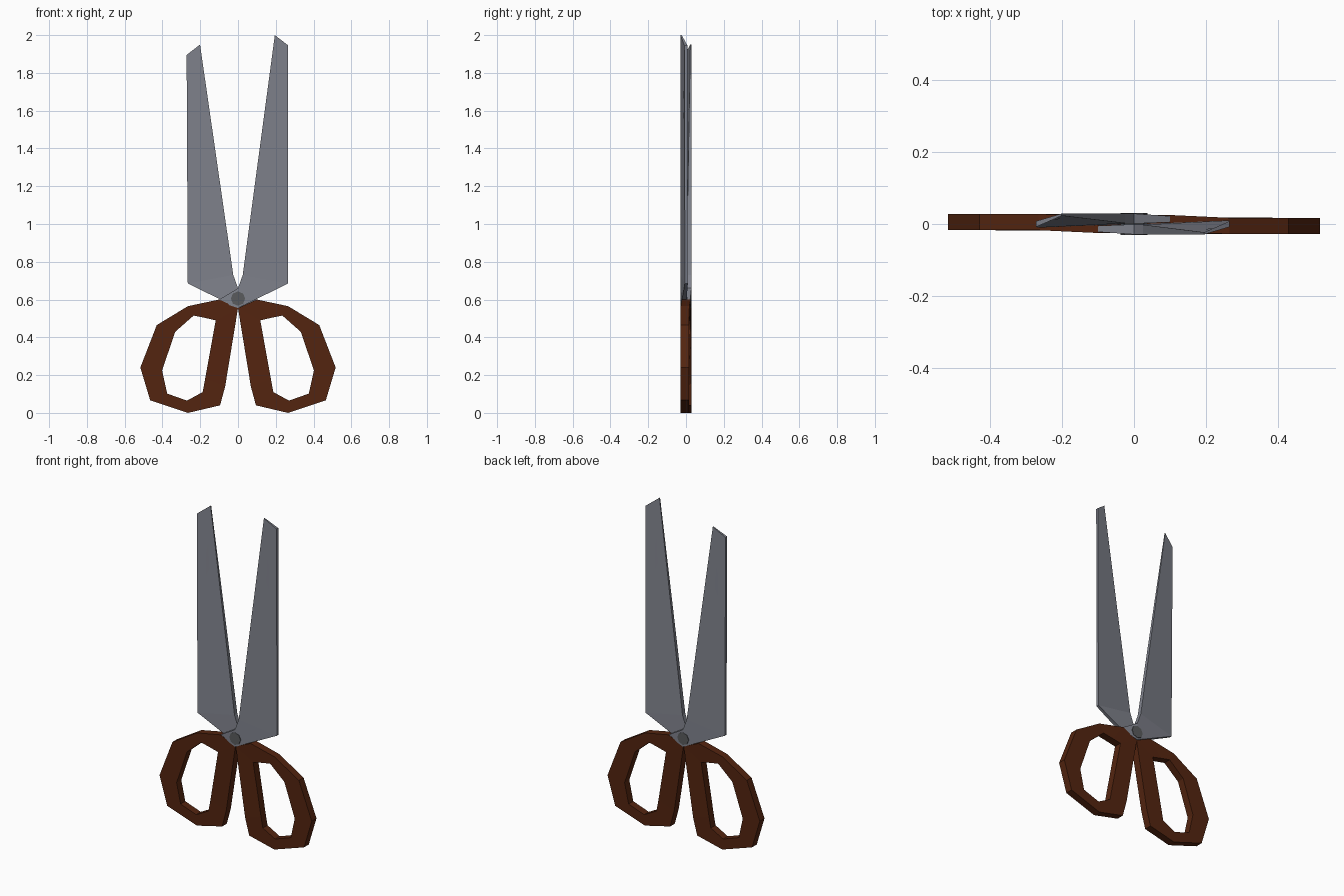
import bpy, bmesh, math
from mathutils import Matrix

if "Cube" in bpy.data.objects:
    bpy.data.objects.remove(bpy.data.objects["Cube"])


def material(name, rgba):
    m = bpy.data.materials.new(name)
    m.diffuse_color = rgba
    m.use_nodes = True
    m.node_tree.nodes["Principled BSDF"].inputs["Base Color"].default_value = m.diffuse_color
    return m


STEEL = material("steel grey", (0.22, 0.23, 0.27, 0.8))
BROWN = material("handle brown", (0.088, 0.018, 0.005, 1))
DARK = material("pivot grey", (0.1, 0.105, 0.11, 1))


def finish(bm, name, mat):
    bmesh.ops.recalc_face_normals(bm, faces=bm.faces)
    mesh = bpy.data.meshes.new(name)
    bm.to_mesh(mesh)
    bm.free()
    mesh.materials.append(mat)
    ob = bpy.data.objects.new(name, mesh)
    bpy.context.collection.objects.link(ob)
    return ob


def strip(name, mat, chain_a, chain_b, closed, turn):
    """Solid band between two chains of (x, z, y front, y back); turn = half turn about z."""
    bm = bmesh.new()
    s = -1 if turn else 1
    rows = []
    for chain in (chain_a, chain_b):
        for side in (2, 3):
            rows.append([bm.verts.new((s * p[0], s * p[side], p[1])) for p in chain])
    af, ab, bf, bb = rows
    n = len(af)
    for i in range(n if closed else n - 1):
        j = (i + 1) % n
        for u, v in ((af, bf), (bf, bb), (bb, ab), (ab, af)):
            bm.faces.new((u[i], u[j], v[j], v[i]))
    if not closed:
        for i in (0, n - 1):
            bm.faces.new((af[i], bf[i], bb[i], ab[i]))
    return finish(bm, name, mat)


# Blades: cutting edge chain and spine chain
def blade(name, turn, dx, dz):
    edge = [(-0.1, 0.6, -0.022, -0.005), (0, 0.66, -0.029, -0.001),
            (0.025, 0.73, -0.029, -0.002), (0.195 + dx, 2.0 + dz, -0.029, -0.023)]
    spine = [(-0.08, 0.582, -0.022, -0.005), (0, 0.555, -0.029, -0.001),
             (0.266, 0.685, -0.006, 0.01), (0.266 + dx, 1.945 + dz, -0.008, 0.008)]
    strip(name, STEEL, edge, spine, False, turn)


blade("right_blade", False, 0, 0)
blade("left_blade", True, 0.006, -0.05)

# Handles: faceted finger loops, slightly offset towards the pivot
OUTER = [(0, 0.555), (0.1, 0.6), (0.265, 0.565), (0.43, 0.465), (0.517, 0.24),
         (0.465, 0.067), (0.265, 0), (0.095, 0.04), (0.068, 0.14)]
INNER = [(0.118, 0.49), (0.17, 0.502), (0.235, 0.515), (0.332, 0.43), (0.402, 0.225),
         (0.375, 0.102), (0.27, 0.065), (0.187, 0.11), (0.174, 0.18)]


def depth(x, z):
    t = max(0, min(1, (0.27 - x) / 0.17)) if z > 0.48 else 0
    return (x, z, -0.028 + 0.006 * t, 0.017 + 0.008 * t)


for name, turn in (("right_handle", False), ("left_handle", True)):
    strip(name, BROWN, [depth(*p) for p in OUTER], [depth(*p) for p in INNER], True, turn)

# Pivot pin
bm = bmesh.new()
bmesh.ops.create_cone(bm, cap_ends=True, segments=8, radius1=0.038, radius2=0.038, depth=0.06,
                      matrix=Matrix.Translation((0, 0, 0.605)) @ Matrix.Rotation(math.pi / 2, 4, 'X'))
finish(bm, "pivot_pin", DARK)
